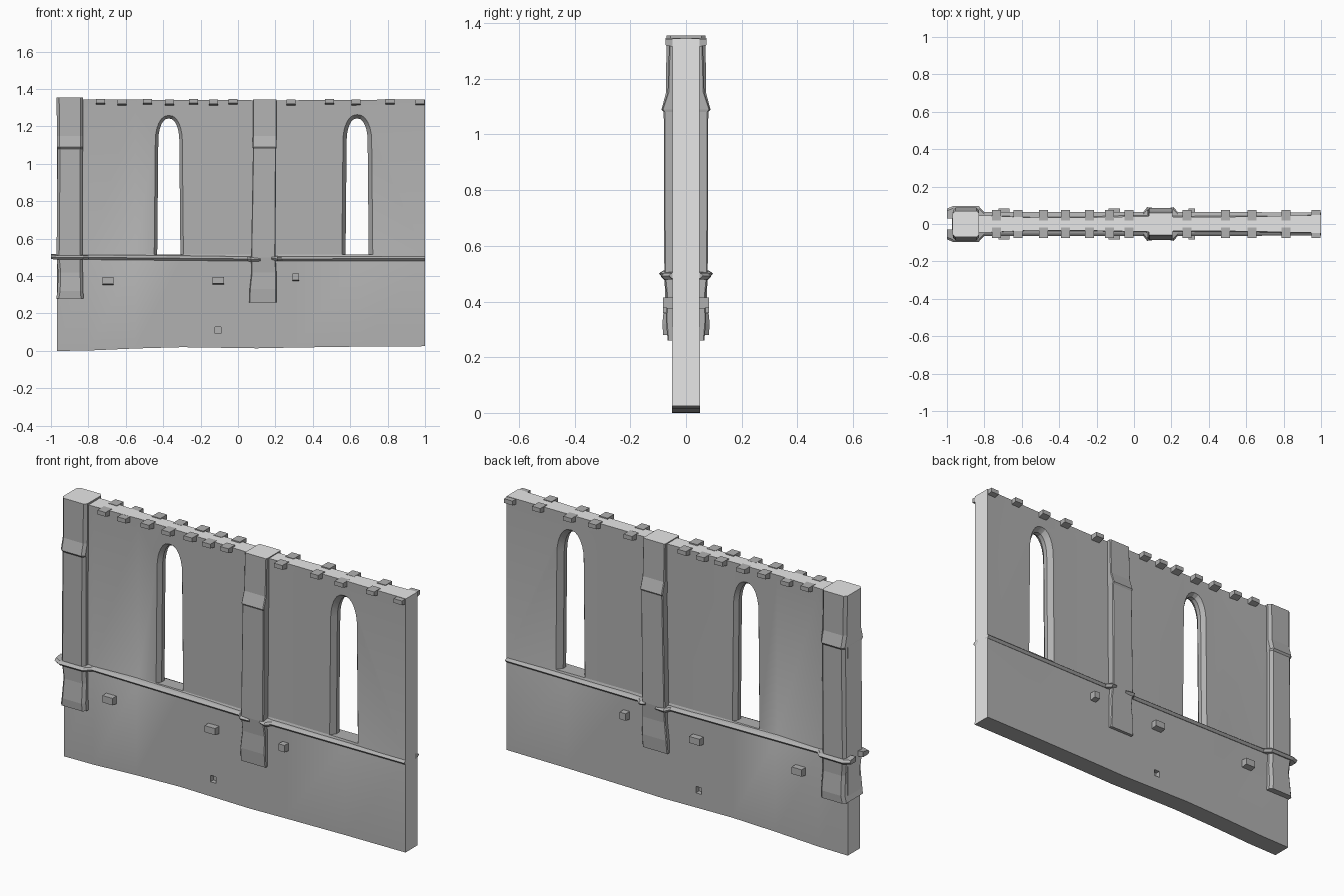
import bpy, bmesh, math

cube = bpy.data.objects.get("Cube")
if cube:
    bpy.data.objects.remove(cube, do_unlink=True)


def material(name, value):
    m = bpy.data.materials.new(name)
    m.use_nodes = True
    colour = (value, value, value, 1)
    m.diffuse_color = colour
    m.node_tree.nodes["Principled BSDF"].inputs["Base Color"].default_value = colour
    return m


STONE = material("grey_stone", 0.44)
CAP = material("pale_cut_stone", 0.8)


def finish(name, bm, capped=False):
    """Turn a bmesh into an object; pale cut stone goes on tops and wall ends."""
    bmesh.ops.recalc_face_normals(bm, faces=bm.faces)
    if capped:
        for f in bm.faces:
            c = f.calc_center_median()
            top = f.normal.z > 0.9 and c.z > 1.3
            end = abs(f.normal.x) > 0.9 and abs(c.x) > 0.955
            f.material_index = int(top or end)
    mesh = bpy.data.meshes.new(name)
    bm.to_mesh(mesh)
    bm.free()
    mesh.materials.append(STONE)
    mesh.materials.append(CAP)
    ob = bpy.data.objects.new(name, mesh)
    bpy.context.collection.objects.link(ob)
    return ob


def loft(bm, sections):
    """Skin a row of closed sections and cap both ends."""
    rings = [[bm.verts.new(p) for p in s] for s in sections]
    n = len(rings[0])
    for a, b in zip(rings, rings[1:]):
        for i in range(n):
            j = (i + 1) % n
            bm.faces.new((a[i], a[j], b[j], b[i]))
    bm.faces.new(rings[0])
    bm.faces.new(rings[-1])


# Wall: thick base, thinner upper part that bows inwards between the piers
wall_stations = [  # x, bottom z, top z, upper half thickness
    (-0.967, 0.0, 1.346, 0.048), (-0.8, 0.002, 1.345, 0.046),
    (-0.55, 0.013, 1.343, 0.034), (-0.3, 0.02, 1.342, 0.034),
    (0.1, 0.014, 1.34, 0.042), (0.3, 0.018, 1.34, 0.036),
    (0.65, 0.023, 1.342, 0.04), (1.0, 0.025, 1.345, 0.048)]
bm = bmesh.new()
sections = []
for x, zb, zt, t in wall_stations:
    half = [(0.05, zb), (0.049, 0.49), (t, 0.515), (t, zt)]
    sections.append([(x, -y, z) for y, z in half] +
                    [(x, y, z) for y, z in reversed(half)])
loft(bm, sections)
wall = finish("wall", bm, capped=True)


def arch(cx, half, spring, top, y, base=0.515):
    """Pointed arch outline with slightly tapered sides."""
    right = [(half + 0.006, base), (half, spring)]
    for k in range(1, 6):
        a = k / 6 * math.pi / 2
        right.append((half * math.cos(a) ** 0.85, spring + (top - spring) * math.sin(a) ** 1.1))
    pts = right + [(0, top)] + [(-x, z) for x, z in reversed(right)]
    return [(cx + x, y, z) for x, z in pts]


def cut(target, cutter):
    mod = target.modifiers.new("cut", "BOOLEAN")
    mod.operation = "DIFFERENCE"
    mod.solver = "EXACT"
    mod.object = cutter
    bpy.context.view_layer.objects.active = target
    bpy.ops.object.modifier_apply(modifier=mod.name)
    bpy.data.objects.remove(cutter, do_unlink=True)


# Splayed lancet windows, open right through
for cx in (-0.37, 0.637):
    bm = bmesh.new()
    loft(bm, [arch(cx, 0.078 if abs(y) > 0.03 else 0.056, 1.13,
                   1.265 if abs(y) > 0.03 else 1.243, y)
              for y in (-0.06, -0.042, -0.012, 0.012, 0.042, 0.06)])
    cut(wall, finish("window_cutter", bm))


def block(bm, cx, cz, w, h, y0, y1, drop=0.0):
    """Box from y0 to y1; drop lifts the outer lower edge."""
    def ring(x):
        return [(x, y0, cz - h / 2), (x, y1, cz - h / 2 + drop),
                (x, y1, cz + h / 2), (x, y0, cz + h / 2)]
    loft(bm, [ring(cx - w / 2), ring(cx + w / 2)])


# Small square sockets low on each face
for s in (-1, 1):
    bm = bmesh.new()
    block(bm, -0.108, 0.11, 0.032, 0.034, s * 0.025, s * 0.07)
    cut(wall, finish("socket_cutter", bm))


# Piers: a plan with optional clipped corners, lofted upwards
def pier(name, rows, clip):
    bm = bmesh.new()
    sections = []
    for z, x0, x1, d in rows:
        plan = [(x0, -d + clip), (x0 + clip, -d), (x1 - clip, -d), (x1, -d + clip),
                (x1, d - clip), (x1 - clip, d), (x0 + clip, d), (x0, d - clip)]
        sections.append([(x, y, z) for x, y in plan])
    loft(bm, sections)
    return finish(name, bm, capped=True)


pier("end_pier", [
    (0.28, -0.972, -0.826, 0.082), (0.32, -0.965, -0.828, 0.085),
    (0.42, -0.962, -0.83, 0.075), (0.5, -0.97, -0.832, 0.078),
    (1.08, -0.965, -0.83, 0.08), (1.09, -0.968, -0.828, 0.088),
    (1.15, -0.968, -0.828, 0.072), (1.355, -0.97, -0.828, 0.07)], 0.014)
pier("middle_pier", [
    (0.26, 0.06, 0.205, 0.066), (0.33, 0.062, 0.205, 0.072),
    (0.42, 0.072, 0.205, 0.07), (0.5, 0.07, 0.2, 0.078),
    (1.08, 0.08, 0.204, 0.08), (1.09, 0.078, 0.206, 0.086),
    (1.15, 0.079, 0.206, 0.066), (1.345, 0.08, 0.206, 0.06)], 0.004)


# String course: a thin ridge on both faces that steps out around the piers
def string_course(name, stations):
    bm = bmesh.new()
    for s in (-1, 1):
        loft(bm, [[(x, s * 0.03, z + 0.016), (x, s * (y - 0.012), z + 0.01),
                   (x, s * y, z), (x, s * (y - 0.012), z - 0.012),
                   (x, s * 0.03, z - 0.012)] for x, y, z in stations])
    return finish(name, bm)


string_course("string_course_right", [
    (-1.0, 0.082, 0.503), (-0.965, 0.097, 0.5), (-0.83, 0.095, 0.5),
    (-0.8, 0.064, 0.5), (0.05, 0.064, 0.492), (0.07, 0.09, 0.49), (0.12, 0.084, 0.488)])
string_course("string_course_left", [
    (0.18, 0.084, 0.496), (0.21, 0.09, 0.492), (0.235, 0.064, 0.492), (1.0, 0.062, 0.494)])

# Corbels under the wall top, on both faces
corbel_x = [-0.735, -0.62, -0.485, -0.365, -0.237, -0.132, -0.027,
            0.283, 0.49, 0.632, 0.812, 0.972]
bm = bmesh.new()
for i, x in enumerate(corbel_x):
    for s in (-1, 1):
        block(bm, x, 1.33 - 0.004 * (i % 2), 0.048, 0.034, s * 0.02, s * 0.074, 0.012)
finish("corbels", bm)

# Projecting stones below the string course, on both faces
bm = bmesh.new()
for x, z, w, h in ((-0.695, 0.372, 0.058, 0.044), (-0.105, 0.374, 0.06, 0.042),
                   (0.308, 0.392, 0.034, 0.044)):
    for s in (-1, 1):
        block(bm, x, z, w, h, s * 0.03, s * 0.082, 0.008)
finish("projecting_stones", bm)

# Soft shading on the gently bowed wall, crisp edges elsewhere
bpy.ops.object.select_all(action="DESELECT")
wall.select_set(True)
bpy.context.view_layer.objects.active = wall
bpy.ops.object.shade_smooth_by_angle(angle=math.radians(20))
